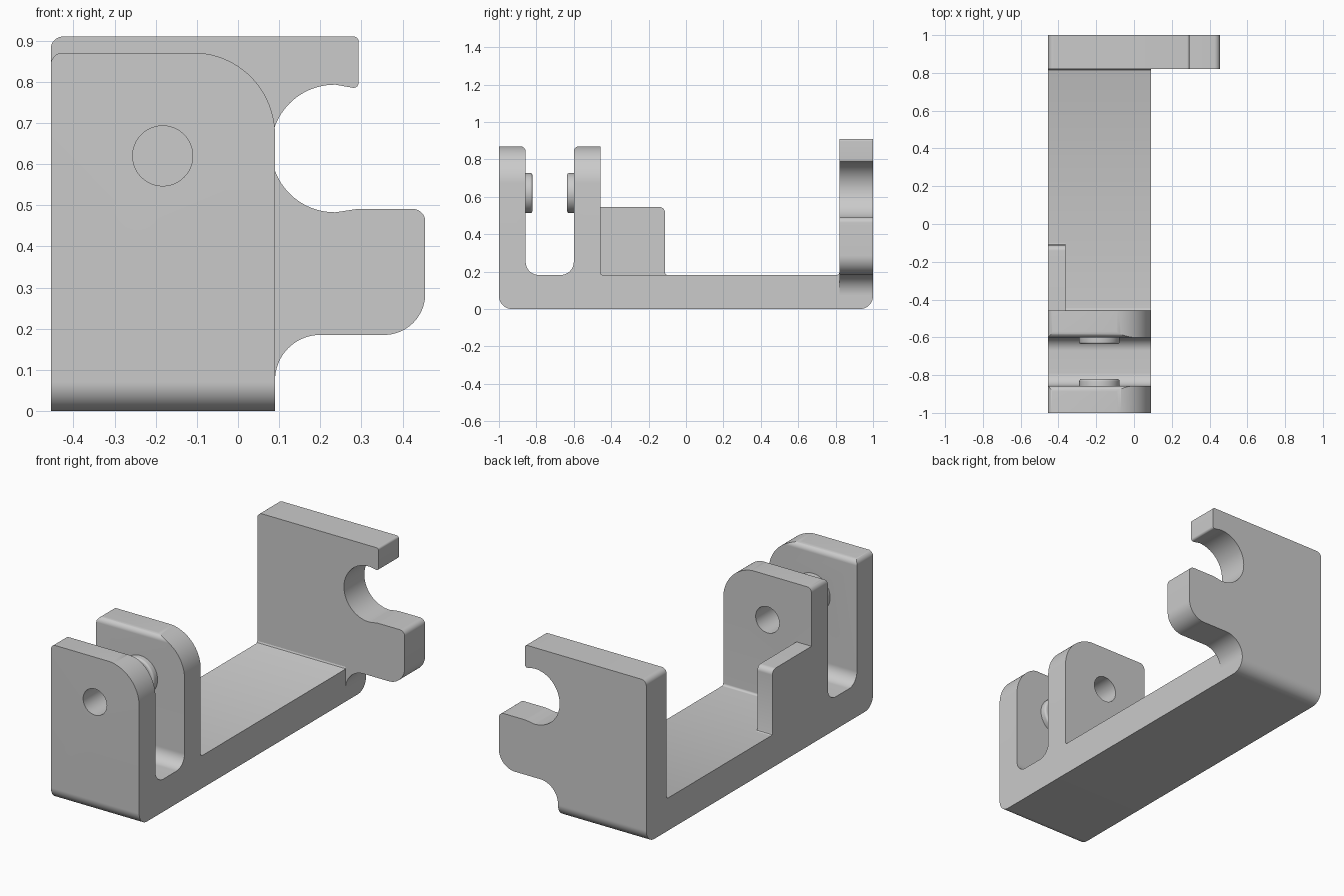
import bpy
import bmesh
import math
from mathutils import Vector, Matrix

cube = bpy.data.objects.get("Cube")
if cube:
    bpy.data.objects.remove(cube, do_unlink=True)

GREY = (0.595, 0.595, 0.595, 1)
metal = bpy.data.materials.new("plain_grey")
metal.use_nodes = True
metal.diffuse_color = GREY
for node in metal.node_tree.nodes:
    if node.type == 'BSDF_PRINCIPLED':
        node.inputs["Base Color"].default_value = GREY

LEFT, RIGHT = -0.455, 0.09      # width of the base
PLATE_Y = 0.82                  # front face of the hook plate
STEP = 0.075                    # where the hook plate rests on the base
FLOOR = 0.182                   # top of the base
HOLE_X, HOLE_Z, HOLE_R = -0.183, 0.62, 0.073


def rounded(corners):
    """Turn (u, v, radius) corners into an outline with arc fillets."""
    out = []
    for i, (u, v, r) in enumerate(corners):
        p = Vector((u, v))
        if r == 0:
            pts = [p]
        else:
            a = (Vector(corners[i - 1][:2]) - p).normalized()
            b = (Vector(corners[(i + 1) % len(corners)][:2]) - p).normalized()
            half = a.angle(b) / 2
            centre = p + (a + b).normalized() * (r / math.sin(half))
            start = p + a * (r / math.tan(half)) - centre
            end = p + b * (r / math.tan(half)) - centre
            sweep = math.pi - 2 * half
            if start.x * end.y - start.y * end.x < 0:
                sweep = -sweep
            n = max(4, round(abs(sweep) * (8 if r < 0.05 else 14)))
            pts = [centre + Matrix.Rotation(sweep * k / n, 2) @ start
                   for k in range(n + 1)]
        for q in pts:
            if not out or (q - out[-1]).length > 1e-4:
                out.append(q)
    if (out[0] - out[-1]).length < 1e-4:
        out.pop()
    return out


def finish(name, bm):
    bmesh.ops.recalc_face_normals(bm, faces=bm.faces)
    mesh = bpy.data.meshes.new(name)
    bm.to_mesh(mesh)
    bm.free()
    mesh.materials.append(metal)
    ob = bpy.data.objects.new(name, mesh)
    bpy.context.collection.objects.link(ob)
    return ob


def prism(name, corners, axis, lo, hi):
    """Extrude a rounded outline along x (outline in yz) or y (outline in xz)."""
    bm = bmesh.new()
    place = (lambda p, d: (d, p.x, p.y)) if axis == 'x' else (lambda p, d: (p.x, d, p.y))
    outline = rounded(corners)
    rings = [[bm.verts.new(place(p, d)) for p in outline] for d in (lo, hi)]
    for ring in rings:
        bm.faces.new(ring)
    n = len(outline)
    for i in range(n):
        j = (i + 1) % n
        bm.faces.new((rings[0][i], rings[0][j], rings[1][j], rings[1][i]))
    return finish(name, bm)


def boolean(ob, cutter, operation):
    cutter.hide_render = True
    mod = ob.modifiers.new("cut", 'BOOLEAN')
    mod.operation, mod.solver, mod.object = operation, 'EXACT', cutter
    bpy.context.view_layer.objects.active = ob
    bpy.ops.object.modifier_apply(modifier=mod.name)
    bpy.data.objects.remove(cutter, do_unlink=True)


def boss(name, y, direction):
    """Raised ring around the pin hole, turned about the y axis."""
    profile = [(HOLE_R, -0.001), (0.107, -0.001)]
    for k in range(6):
        a = k * math.pi / 10
        profile.append((0.095 + 0.012 * math.cos(a), 0.024 + 0.012 * math.sin(a)))
    profile.append((HOLE_R, 0.036))
    n = 48
    bm = bmesh.new()
    rings = []
    for s in range(n):
        t = 2 * math.pi * s / n
        rings.append([bm.verts.new((HOLE_X + r * math.cos(t), y + direction * h,
                                    HOLE_Z + r * math.sin(t))) for r, h in profile])
    m = len(profile)
    for s in range(n):
        a, b = rings[s], rings[(s + 1) % n]
        for i in range(m):
            j = (i + 1) % m
            bm.faces.new((a[i], a[j], b[j], b[i]))
    return finish(name, bm)


# Base with the two fork arms, from its side profile
base = prism("base_and_fork", [
    (-1, 0, 0.07), (1, 0, 0.07), (1, STEP, 0), (PLATE_Y, STEP, 0),
    (PLATE_Y, FLOOR + 0.012, 0), (PLATE_Y - 0.0035, FLOOR + 0.0035, 0),
    (PLATE_Y - 0.012, FLOOR, 0),
    (-0.457, FLOOR, 0.012), (-0.457, 0.87, 0),
    (-0.6, 0.87, 0.03), (-0.6, FLOOR, 0.07),
    (-0.857, FLOOR, 0.07), (-0.857, 0.87, 0.03), (-1, 0.87, 0),
], 'x', -0.6, 0.3)

# Front outline trims the arms: large radius on one side, small on the other
stencil = prism("arm_outline", [
    (LEFT, -0.1, 0), (RIGHT, -0.1, 0), (RIGHT, 0.871, 0.2), (LEFT, 0.871, 0.03),
], 'y', -1.1, 1.1)
boolean(base, stencil, 'INTERSECT')

# Pin hole through both arms
bm = bmesh.new()
bmesh.ops.create_cone(bm, cap_ends=True, segments=48, radius1=HOLE_R, radius2=HOLE_R, depth=0.8,
                      matrix=Matrix.Translation((HOLE_X, -0.75, HOLE_Z))
                      @ Matrix.Rotation(math.pi / 2, 4, 'X'))
boolean(base, finish("pin_hole", bm), 'DIFFERENCE')

parts = [base, boss("front_boss", -0.857, 1), boss("rear_boss", -0.6, -1)]

# Stiffening rib behind the rear arm
parts.append(prism("rib", [
    (-0.457, FLOOR, 0), (-0.102, FLOOR, 0), (-0.109, FLOOR + 0.003, 0),
    (-0.112, FLOOR + 0.01, 0), (-0.112, 0.545, 0.03), (-0.457, 0.545, 0),
], 'x', LEFT, -0.362))

# Hook plate with the open round notch and the cove below it
parts.append(prism("hook_plate", [
    (LEFT, STEP, 0), (RIGHT, STEP, 0), (RIGHT, 0.185, 0.11),
    (0.455, 0.185, 0.1), (0.455, 0.491, 0.03),
    (0.29, 0.491, 0.03), (0.237, 0.483, 0),
    (0.08, 0.483, 0.155), (0.08, 0.793, 0.155),
    (0.237, 0.793, 0), (0.293, 0.783, 0.012),
    (0.293, 0.91, 0.012), (LEFT, 0.91, 0.03),
], 'y', PLATE_Y, 1))

# Smooth the rounds, keep the edges crisp
bpy.ops.object.select_all(action='DESELECT')
for ob in parts:
    ob.select_set(True)
bpy.context.view_layer.objects.active = base
bpy.ops.object.shade_smooth_by_angle(angle=math.radians(30))
